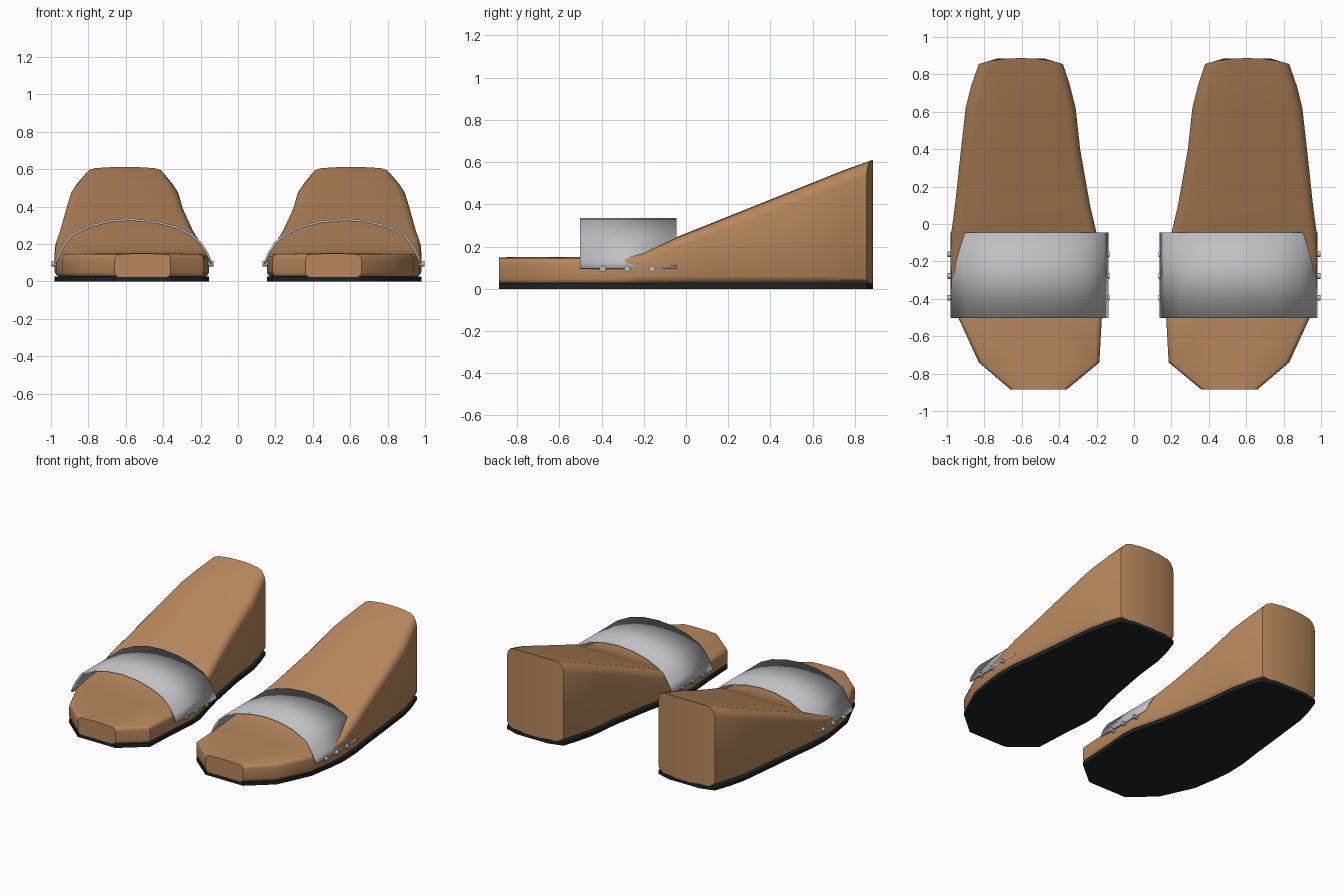
import bpy, bmesh, math

if "Cube" in bpy.data.objects:
    bpy.data.objects.remove(bpy.data.objects["Cube"])


def material(name, rgb):
    m = bpy.data.materials.new(name)
    m.diffuse_color = (*rgb, 1)
    m.use_nodes = True
    m.node_tree.nodes["Principled BSDF"].inputs["Base Color"].default_value = m.diffuse_color
    return m


TAN = material("tan_leather", (0.48, 0.245, 0.108))
GREY = material("grey_strap", (0.52, 0.525, 0.55))
BLACK = material("black_rubber", (0.012, 0.018, 0.018))


def finish(name, bm, mat, angle=35):
    bmesh.ops.recalc_face_normals(bm, faces=bm.faces)
    me = bpy.data.meshes.new(name)
    bm.to_mesh(me)
    bm.free()
    ob = bpy.data.objects.new(name, me)
    bpy.context.collection.objects.link(ob)
    me.materials.append(mat)
    bpy.ops.object.select_all(action='DESELECT')
    ob.select_set(True)
    bpy.context.view_layer.objects.active = ob
    bpy.ops.object.shade_smooth_by_angle(angle=math.radians(angle))
    return ob


# Stations along the foot: y, inner x, outer x, top z, corner size
STATIONS = [
    (-0.885, 0.36, 0.66, 0.143, 0.025),
    (-0.74, 0.185, 0.83, 0.145, 0.025),
    (-0.50, 0.172, 0.94, 0.145, 0.025),
    (-0.30, 0.155, 0.972, 0.146, 0.025),
    (-0.20, 0.16, 0.982, 0.168, 0.035),
    (-0.05, 0.20, 0.977, 0.237, 0.045),
    (0.10, 0.235, 0.957, 0.297, 0.05),
    (0.40, 0.288, 0.925, 0.417, 0.055),
    (0.62, 0.312, 0.90, 0.505, 0.06),
    (0.74, 0.342, 0.87, 0.553, 0.065),
    (0.855, 0.38, 0.83, 0.60, 0.065),
]
BOTTOM = 0.024


def section(y, xi, xo, top, c):
    """Columns across the foot as (x, y, bottom z, top z)."""
    w = xo - xi
    cols = []
    for k in range(4):                       # rounded inner corner
        a = k / 3 * math.pi / 2
        cols.append((xi + c * (1 - math.cos(a)), 1 - math.sin(a)))
    for t in (0.33, 0.5, 0.67):
        cols.append((xi + w * t, 0))
    cols += [(xi + xo - x, d) for x, d in reversed(cols[:4])]
    out = []
    heel = y > 0.8
    for x, d in cols:
        u = (2 * x - xi - xo) / w
        crown = (0.012 if heel else 0.006) * (1 - u * u)
        bulge = 0.032 * (1 - abs(u) ** 2.5) if heel else 0
        out.append((x, y + bulge, BOTTOM + min(c, 0.035) * d,
                    top - c * d + crown))
    return out


def footbed(s):
    bm = bmesh.new()
    rows = []
    for st in STATIONS:
        cols = section(*st)
        rows.append(([bm.verts.new((s * x, y, zt)) for x, y, zb, zt in cols],
                     [bm.verts.new((s * x, y, zb)) for x, y, zb, zt in cols]))
    n = len(rows[0][0])
    for (t0, b0), (t1, b1) in zip(rows, rows[1:]):
        for i in range(n - 1):
            bm.faces.new((t0[i], t0[i + 1], t1[i + 1], t1[i]))
            bm.faces.new((b0[i], b0[i + 1], b1[i + 1], b1[i]))
        for i in (0, n - 1):
            bm.faces.new((t0[i], t1[i], b1[i], b0[i]))
    for t, b in (rows[0], rows[-1]):         # toe and heel ends
        for i in range(n - 1):
            bm.faces.new((t[i], t[i + 1], b[i + 1], b[i]))
    return finish("footbed", bm, TAN)


def sole(s):
    bm = bmesh.new()
    edge = [(xi, y) for y, xi, xo, *_ in STATIONS]
    edge += [(0.48, 0.885), (0.73, 0.885)]
    edge += [(xo, y) for y, xi, xo, *_ in reversed(STATIONS)]
    low = [bm.verts.new((s * x, y, 0)) for x, y in edge]
    high = [bm.verts.new((s * x, y, 0.026)) for x, y in edge]
    bm.faces.new(low)
    bm.faces.new(high)
    for i in range(len(edge)):
        j = (i + 1) % len(edge)
        bm.faces.new((low[i], low[j], high[j], high[i]))
    return finish("sole", bm, BLACK)


# Arch of the strap, from inner to outer side (x, z)
ARCH = [(0.143, 0.095), (0.165, 0.15), (0.20, 0.205), (0.25, 0.25),
        (0.34, 0.292), (0.45, 0.319), (0.57, 0.33), (0.68, 0.322),
        (0.79, 0.296), (0.895, 0.243), (0.935, 0.185), (0.965, 0.13),
        (0.976, 0.095)]


def strap(s):
    bm = bmesh.new()
    f = [bm.verts.new((s * x, -0.503, z)) for x, z in ARCH]
    b = [bm.verts.new((s * x, -0.045, z)) for x, z in ARCH]
    for i in range(len(ARCH) - 1):
        bm.faces.new((f[i], f[i + 1], b[i + 1], b[i]))
    ob = finish("strap", bm, GREY, 40)
    mod = ob.modifiers.new("thickness", 'SOLIDIFY')
    mod.thickness = 0.012
    mod.offset = 0
    return ob


def stud(s, x, y):
    bpy.ops.mesh.primitive_cylinder_add(
        vertices=12, radius=0.015, depth=0.03,
        location=(s * x, y, 0.095), rotation=(0, math.pi / 2, 0))
    ob = bpy.context.object
    ob.name = "strap_stud"
    ob.data.materials.append(GREY)
    bpy.ops.object.shade_smooth_by_angle(angle=math.radians(35))


# A mirrored pair
for side in (1, -1):
    footbed(side)
    sole(side)
    strap(side)
    for y in (-0.395, -0.278, -0.162):
        stud(side, 0.145, y)
        stud(side, 0.983, y)
